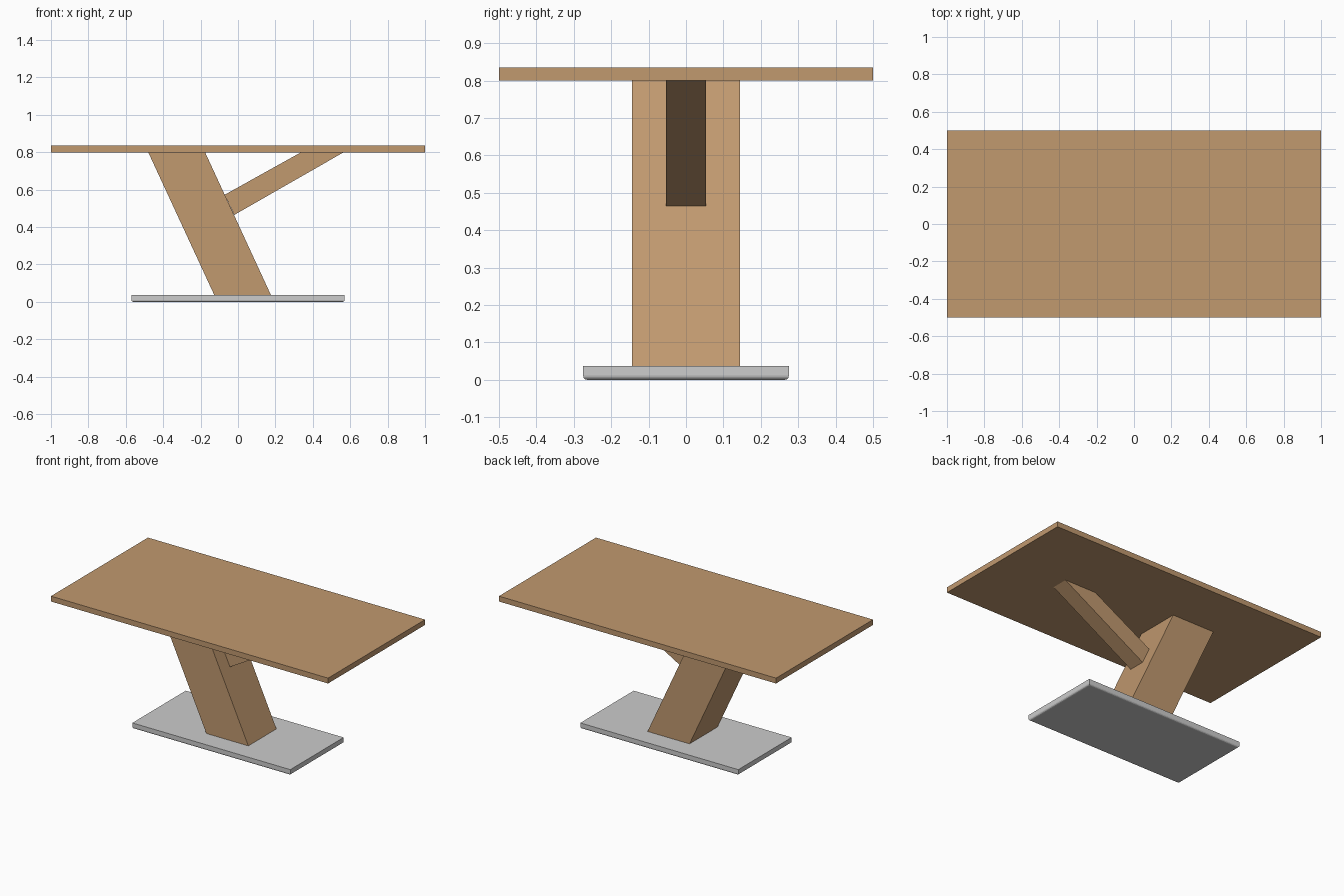
import bpy, bmesh

if "Cube" in bpy.data.objects:
    bpy.data.objects.remove(bpy.data.objects["Cube"], do_unlink=True)


def make_material(name, color):
    mat = bpy.data.materials.new(name)
    mat.use_nodes = True
    mat.diffuse_color = color
    mat.node_tree.nodes["Principled BSDF"].inputs["Base Color"].default_value = color
    return mat


wood = make_material("oak wood", (0.533, 0.319, 0.159, 1))
metal = make_material("light grey metal", (0.604, 0.604, 0.604, 1))


def extrude_profile(name, profile, half_depth, mat, bottom_bevel=0):
    """Extrude an (x, z) outline along y, optionally rounding its lowest edges."""
    bm = bmesh.new()
    face = bm.faces.new([bm.verts.new((x, -half_depth, z)) for x, z in profile])
    result = bmesh.ops.extrude_face_region(bm, geom=[face])
    moved = [v for v in result["geom"] if isinstance(v, bmesh.types.BMVert)]
    bmesh.ops.translate(bm, verts=moved, vec=(0, 2 * half_depth, 0))
    bmesh.ops.recalc_face_normals(bm, faces=bm.faces)
    if bottom_bevel:
        low = [e for e in bm.edges if all(v.co.z < 0.001 for v in e.verts)]
        bmesh.ops.bevel(bm, geom=low, offset=bottom_bevel, segments=3,
                        profile=0.5, affect='EDGES')
    mesh = bpy.data.meshes.new(name)
    bm.to_mesh(mesh)
    bm.free()
    mesh.materials.append(mat)
    obj = bpy.data.objects.new(name, mesh)
    bpy.context.collection.objects.link(obj)
    return obj


def box_profile(half_width, bottom, top):
    return [(-half_width, bottom), (half_width, bottom),
            (half_width, top), (-half_width, top)]


top_under, top_upper, base_top = 0.80, 0.835, 0.037

# Flat rectangular top
extrude_profile("table_top", box_profile(1, top_under, top_upper), 0.5, wood)

# Floor plate with a softened lower rim
extrude_profile("base_plate", box_profile(0.57, 0, base_top), 0.275, metal,
                bottom_bevel=0.011)

# Leaning main column
extrude_profile("leaning_column",
                [(-0.127, base_top), (0.176, base_top),
                 (-0.176, top_under), (-0.48, top_under)], 0.145, wood)

# Narrow diagonal brace rising from the column to the top
extrude_profile("diagonal_brace",
                [(-0.02, 0.465), (0.565, top_under),
                 (0.337, top_under), (-0.071, 0.573)], 0.054, wood)
